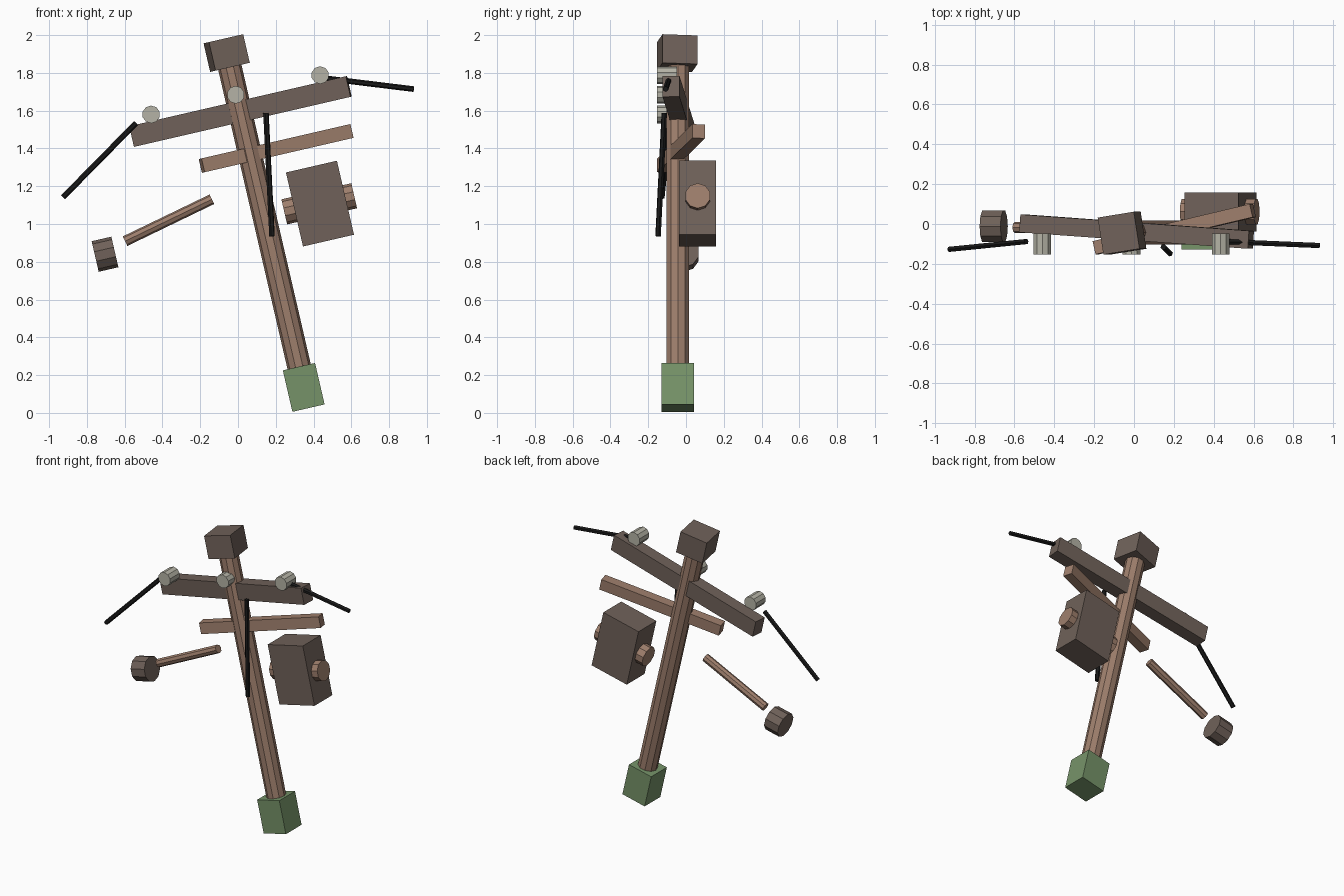
import bpy
from math import radians
from mathutils import Matrix, Vector

if "Cube" in bpy.data.objects:
    bpy.data.objects.remove(bpy.data.objects["Cube"])

LEAN = radians(-13)  # the whole pole leans to the left


def material(name, rgb):
    m = bpy.data.materials.new(name)
    m.diffuse_color = (*rgb, 1)
    m.use_nodes = True
    m.node_tree.nodes["Principled BSDF"].inputs["Base Color"].default_value = m.diffuse_color
    return m


DARK = material("dark_wood", (0.16, 0.12, 0.10))
WOOD = material("light_wood", (0.34, 0.21, 0.15))
GREEN = material("moss_green", (0.18, 0.29, 0.14))
PALE = material("ceramic", (0.46, 0.45, 0.38))
BLACK = material("cable_black", (0.01, 0.01, 0.01))


def box(name, centre, size, yaw, mat):
    """Leaning box, turned by yaw about its own upright axis."""
    bpy.ops.mesh.primitive_cube_add(size=1)
    ob = bpy.context.object
    ob.name = name
    rot = Matrix.Rotation(LEAN, 4, 'Y') @ Matrix.Rotation(radians(yaw), 4, 'Z')
    ob.matrix_world = Matrix.Translation(centre) @ rot @ Matrix.Diagonal((*size, 1))
    ob.data.materials.append(mat)


def rod(name, a, b, radius, mat, sides=10):
    """Faceted cylinder between two points."""
    a, b = Vector(a), Vector(b)
    bpy.ops.mesh.primitive_cylinder_add(vertices=sides, radius=radius, depth=(b - a).length)
    ob = bpy.context.object
    ob.name = name
    rot = (b - a).to_track_quat('Z', 'Y').to_matrix().to_4x4()
    ob.matrix_world = Matrix.Translation((a + b) / 2) @ rot
    ob.data.materials.append(mat)


def cross_rod(name, centre, length, radius, mat):
    """Cylinder lying along the leaning sideways axis."""
    half = Matrix.Rotation(LEAN, 3, 'Y') @ Vector((length / 2, 0, 0))
    rod(name, Vector(centre) - half, Vector(centre) + half, radius, mat)


# Pole with foot and cap
rod("pole", (0.341, -0.043, 0.17), (-0.055, -0.043, 1.88), 0.063, WOOD)
box("pole_foot", (0.348, -0.043, 0.135), (0.175, 0.172, 0.225), 0, GREEN)
box("pole_cap", (-0.06, -0.046, 1.905), (0.188, 0.188, 0.155), 9, DARK)

# Crossarms
box("upper_crossarm", (0.013, -0.038, 1.596), (1.18, 0.09, 0.112), -4, DARK)
box("lower_crossarm", (0.202, -0.026, 1.40), (0.83, 0.068, 0.075), 13, WOOD)

# Transformer box with a shaft through it
box("transformer_box", (0.434, 0.061, 1.108), (0.277, 0.196, 0.402), 0, DARK)
cross_rod("transformer_shaft", (0.430, 0.062, 1.107), 0.38, 0.068, WOOD)

# Side lamp: arm and drum
rod("lamp_arm", (-0.598, -0.018, 0.909), (-0.138, -0.018, 1.131), 0.028, WOOD, 8)
cross_rod("lamp_drum", (-0.704, -0.012, 0.84), 0.107, 0.083, DARK)

# Insulators and the cables hanging from them
for i, (x, z) in enumerate([(-0.46, 1.58), (-0.012, 1.684), (0.435, 1.788)]):
    rod(f"insulator_{i + 1}", (x, -0.048, z), (x, -0.153, z), 0.047, PALE)
cables = [((-0.54, -0.088, 1.534), (-0.926, -0.127, 1.142)),
          ((0.148, -0.115, 1.587), (0.18, -0.148, 0.935)),
          ((0.45, -0.088, 1.773), (0.931, -0.108, 1.714))]
for i, (a, b) in enumerate(cables):
    rod(f"cable_{i + 1}", a, b, 0.015, BLACK, 6)
